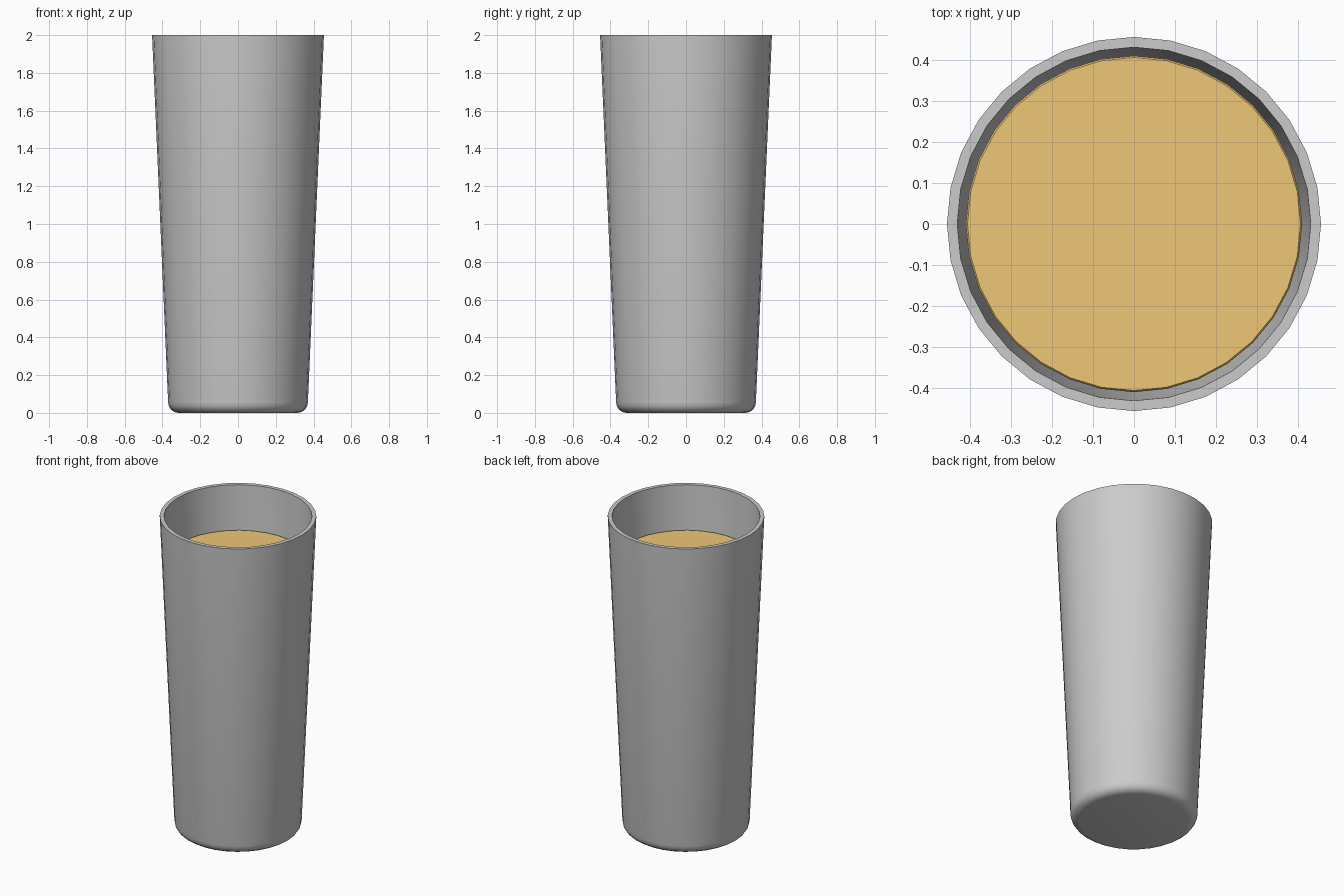
import bpy
import bmesh
import math

SIDES = 32

cube = bpy.data.objects.get("Cube")
if cube:
    bpy.data.objects.remove(cube, do_unlink=True)


def lathe(name, profile, smooth_angle):
    """Revolve (radius, height) points about z; open ends are capped flat."""
    bm = bmesh.new()
    rings = []
    for radius, z in profile:
        ring = []
        for i in range(SIDES):
            a = math.tau * i / SIDES
            ring.append(bm.verts.new((radius * math.cos(a), radius * math.sin(a), z)))
        rings.append(ring)
    for low, high in zip(rings, rings[1:]):
        for i in range(SIDES):
            j = (i + 1) % SIDES
            bm.faces.new((low[i], low[j], high[j], high[i]))
    bm.faces.new(rings[0])
    bm.faces.new(rings[-1])
    bmesh.ops.recalc_face_normals(bm, faces=bm.faces)
    mesh = bpy.data.meshes.new(name)
    bm.to_mesh(mesh)
    bm.free()
    obj = bpy.data.objects.new(name, mesh)
    bpy.context.collection.objects.link(obj)
    bpy.ops.object.select_all(action="DESELECT")
    obj.select_set(True)
    bpy.context.view_layer.objects.active = obj
    bpy.ops.object.shade_smooth_by_angle(angle=math.radians(smooth_angle))
    return obj


def rounded_foot(radius, z, bevel, steps=4):
    """Quarter-round profile from the flat base up to the side wall."""
    points = []
    for i in range(steps + 1):
        a = math.pi / 2 * i / steps
        points.append((radius - bevel + bevel * math.sin(a),
                       z + bevel - bevel * math.cos(a)))
    return points


# Tapered glass: outer wall, flat rim, inner wall and floor
outer = rounded_foot(0.37, 0, 0.055)
inner = rounded_foot(0.345, 0.03, 0.045)
lathe("glass", outer + [(0.455, 2), (0.43, 2)] + inner[::-1], 40)

# Drink filling the glass, just clear of the inner wall
drink = lathe("drink", rounded_foot(0.335, 0.04, 0.045) + [(0.409, 1.715), (0.405, 1.72)], 40)

# Amber colour of the drink
amber = bpy.data.materials.new("amber")
amber.use_nodes = True
colour = (0.85, 0.57, 0.18, 1)
amber.diffuse_color = colour
amber.node_tree.nodes["Principled BSDF"].inputs["Base Color"].default_value = colour
drink.data.materials.append(amber)
